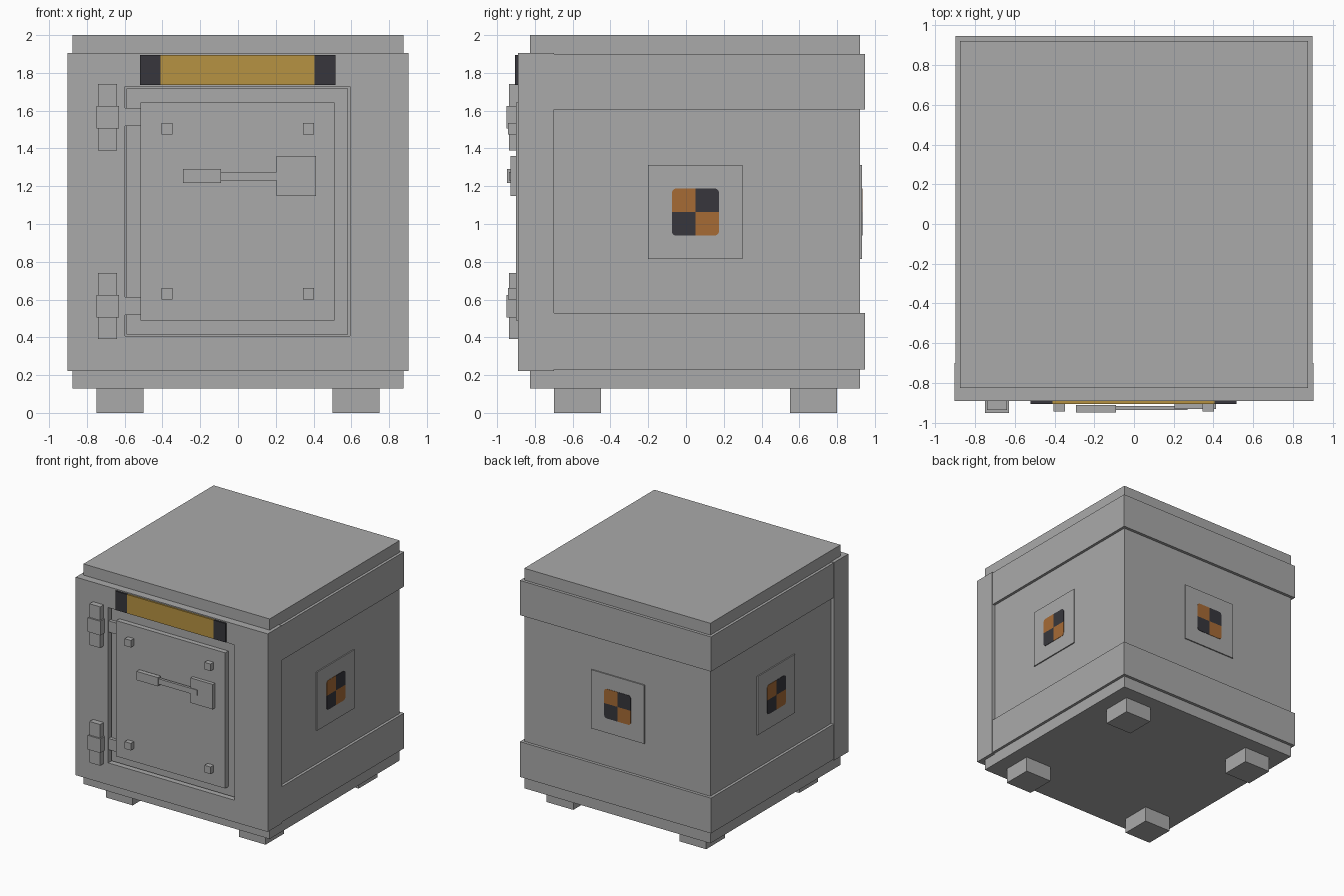
import bpy, bmesh, math
from mathutils import Matrix, Vector

if "Cube" in bpy.data.objects:
    bpy.data.objects.remove(bpy.data.objects["Cube"], do_unlink=True)


def material(name, rgb):
    m = bpy.data.materials.new(name)
    m.use_nodes = True
    colour = (*rgb, 1.0)
    m.diffuse_color = colour
    m.node_tree.nodes["Principled BSDF"].inputs["Base Color"].default_value = colour
    return m


steel = material("steel grey", (0.40, 0.40, 0.40))
brass = material("brass yellow", (0.47, 0.29, 0.055))
black = material("dark charcoal", (0.038, 0.037, 0.045))
orange = material("marker orange", (0.38, 0.145, 0.036))


def finish(name, bm, mat):
    bmesh.ops.recalc_face_normals(bm, faces=bm.faces)
    mesh = bpy.data.meshes.new(name)
    bm.to_mesh(mesh)
    bm.free()
    mesh.materials.append(mat)
    obj = bpy.data.objects.new(name, mesh)
    bpy.context.collection.objects.link(obj)
    return obj


def box(name, x, y, z, mat=steel):
    """Box from three (low, high) ranges."""
    bm = bmesh.new()
    bmesh.ops.create_cube(bm, size=1)
    for v in bm.verts:
        v.co = [(r[0] + r[1]) / 2 + c * (r[1] - r[0]) for c, r in zip(v.co, (x, y, z))]
    return finish(name, bm, mat)


def frame(name, outer, inner, y):
    """Rectangular ring in the xz plane, extruded along y."""
    bm = bmesh.new()
    rings = []
    for x0, x1, z0, z1 in (outer, inner):
        corners = ((x0, z0), (x1, z0), (x1, z1), (x0, z1))
        rings.append([bm.verts.new((a, y[0], b)) for a, b in corners])
    faces = []
    for i in range(4):
        j = (i + 1) % 4
        faces.append(bm.faces.new((rings[0][i], rings[0][j], rings[1][j], rings[1][i])))
    grown = bmesh.ops.extrude_face_region(bm, geom=faces, use_keep_orig=True)["geom"]
    for v in grown:
        if isinstance(v, bmesh.types.BMVert):
            v.co.y = y[1]
    return finish(name, bm, steel)


def marker_quarter(name, sx, sz, size, radius, place, mat):
    """Thin square with its outer corner rounded, facing -y before placing."""
    points = [(0, 0), (size, 0)]
    for i in range(6):
        a = math.pi / 2 * i / 5
        points.append((size - radius + radius * math.cos(a),
                       size - radius + radius * math.sin(a)))
    points.append((0, size))
    bm = bmesh.new()
    face = bm.faces.new([bm.verts.new((sx * u, 0, sz * v)) for u, v in points])
    grown = bmesh.ops.extrude_face_region(bm, geom=[face], use_keep_orig=True)["geom"]
    for v in grown:
        if isinstance(v, bmesh.types.BMVert):
            v.co.y = -0.003
    bm.transform(place)
    return finish(name, bm, mat)


# Body, reinforcing bands and feet
box("body", (-0.875, 0.875), (-0.825, 0.922), (0.13, 2.0))
box("upper_band", (-0.898, 0.898), (-0.72, 0.947), (1.605, 1.90))
box("lower_band", (-0.898, 0.898), (-0.72, 0.947), (0.23, 0.53))
for side, x in (("right", (-0.75, -0.50)), ("left", (0.50, 0.75))):
    box(f"front_{side}_foot", x, (-0.70, -0.45), (0, 0.135))
    box(f"back_{side}_foot", x, (0.55, 0.80), (0, 0.135))

# Front frame with the recessed door
frame("front_frame", (-0.903, 0.903, 0.222, 1.905), (-0.598, 0.592, 0.408, 1.728), (-0.89, -0.70))
box("door", (-0.59, 0.583), (-0.858, -0.80), (0.416, 1.718))
box("door_panel", (-0.515, 0.51), (-0.90, -0.85), (0.49, 1.643))

# Plate above the door
box("header_plate", (-0.41, 0.405), (-0.905, -0.88), (1.735, 1.895), brass)
box("header_plate_right_end", (-0.52, -0.41), (-0.905, -0.88), (1.735, 1.895), black)
box("header_plate_left_end", (0.405, 0.515), (-0.905, -0.88), (1.735, 1.895), black)

# Hinges and door bolts
for level, z in (("lower", 0.565), ("upper", 1.565)):
    box(f"{level}_hinge_pin", (-0.74, -0.64), (-0.937, -0.88), (z - 0.175, z + 0.175))
    box(f"{level}_hinge_block", (-0.75, -0.63), (-0.95, -0.88), (z - 0.06, z + 0.06))
    box(f"{level}_hinge_arm", (-0.64, -0.51), (-0.885, -0.84), (z - 0.047, z + 0.048))
for level, z in (("lower", 0.63), ("upper", 1.505)):
    for side, x in (("right", -0.377), ("left", 0.373)):
        box(f"{level}_{side}_bolt", (x - 0.029, x + 0.029), (-0.943, -0.89), (z - 0.03, z + 0.03))

# Handle
box("handle_base", (0.205, 0.413), (-0.93, -0.89), (1.148, 1.36))
box("handle_rod", (-0.10, 0.27), (-0.937, -0.915), (1.23, 1.276))
box("handle_grip", (-0.292, -0.09), (-0.948, -0.91), (1.216, 1.29))

# Checkered marker badges: turn about z, then move onto each face
for name, centre, turn in (("left", (0.875, 0.05, 1.063), math.pi / 2),
                           ("right", (-0.875, 0.05, 1.063), -math.pi / 2),
                           ("back", (-0.01, 0.922, 1.063), math.pi)):
    place = Matrix.Translation(Vector(centre)) @ Matrix.Rotation(turn, 4, "Z")
    plate = box(f"{name}_badge_plate", (-0.25, 0.25), (-0.01, 0.01), (-0.249, 0.249))
    plate.data.transform(place)
    on_plate = place @ Matrix.Translation((0, -0.01, 0))
    for sx in (-1, 1):
        for sz in (-1, 1):
            tint = black if sx == sz else orange
            part = ("lower", "upper")[sz > 0] + ("_a", "_b")[sx > 0]
            marker_quarter(f"{name}_marker_{part}", sx, sz, 0.125, 0.025, on_plate, tint)
